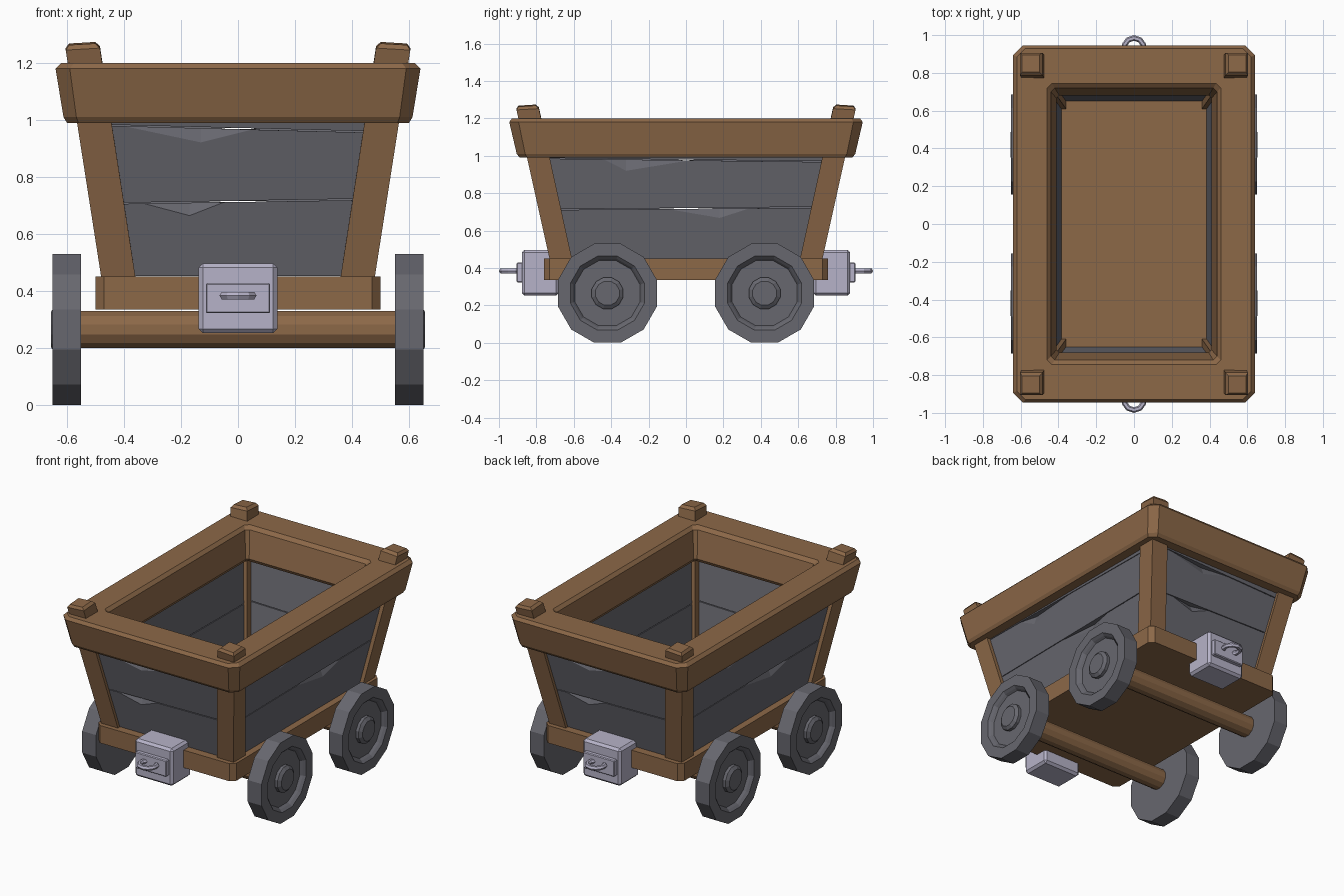
import bpy, bmesh, math

if "Cube" in bpy.data.objects:
    bpy.data.objects.remove(bpy.data.objects["Cube"])


def material(name, rgb):
    m = bpy.data.materials.new(name)
    m.diffuse_color = (*rgb, 1)
    m.use_nodes = True
    m.node_tree.nodes["Principled BSDF"].inputs["Base Color"].default_value = m.diffuse_color
    return m


WOOD = material("brown wood", (0.262, 0.138, 0.064))
SLATE = material("dark grey", (0.135, 0.135, 0.157))
METAL = material("pale metal", (0.47, 0.45, 0.58))


def make(name, verts, faces, mat):
    me = bpy.data.meshes.new(name)
    me.from_pydata(verts, [], faces)
    bm = bmesh.new()
    bm.from_mesh(me)
    bmesh.ops.recalc_face_normals(bm, faces=bm.faces)
    bm.to_mesh(me)
    bm.free()
    me.materials.append(mat)
    ob = bpy.data.objects.new(name, me)
    bpy.context.collection.objects.link(ob)
    return ob


def loft(name, rings, mat, closed=False):
    """Skin equal-length rings; cap the ends, or join last to first."""
    n, k = len(rings[0]), len(rings)
    faces = []
    for i in range(k if closed else k - 1):
        a, b = i * n, (i + 1) % k * n
        faces += [(a + j, a + (j + 1) % n, b + (j + 1) % n, b + j) for j in range(n)]
    if not closed:
        faces += [tuple(range(n)), tuple(range((k - 1) * n, k * n))]
    return make(name, [v for r in rings for v in r], faces, mat)


def cut_rect(hx, hy, z, c):
    """Rectangle ring with clipped corners."""
    return [(hx, hy - c, z), (hx - c, hy, z), (c - hx, hy, z), (-hx, hy - c, z),
            (-hx, c - hy, z), (c - hx, -hy, z), (hx - c, -hy, z), (hx, c - hy, z)]


def lathe_x(name, profile, cy, cz, sides, mat, sx=1):
    """Turn an (x, radius) profile about an axis along x."""
    rings = []
    for x, r in profile:
        angles = [2 * math.pi * (i + 0.5) / sides for i in range(sides)]
        rings.append([(sx * x, cy + r * math.cos(a), cz + r * math.sin(a)) for a in angles])
    return loft(name, rings, mat)


def box(name, lo, hi, mat, bevel):
    v = [(x, y, z) for x in (lo[0], hi[0]) for y in (lo[1], hi[1]) for z in (lo[2], hi[2])]
    f = [(0, 1, 3, 2), (4, 5, 7, 6), (0, 1, 5, 4), (2, 3, 7, 6), (0, 2, 6, 4), (1, 3, 7, 5)]
    ob = make(name, v, f, mat)
    mod = ob.modifiers.new("bevel", "BEVEL")
    mod.width, mod.segments = bevel, 1
    return ob


# Floor frame and flared top rim
loft("base", [cut_rect(0.5, 0.76, 0.335, 0.03), cut_rect(0.5, 0.76, 0.45, 0.03)], WOOD)
RIM = [(0.60, 0.89, 0.99, 0.04), (0.612, 0.905, 1.01, 0.045), (0.64, 0.945, 1.18, 0.05),
       (0.62, 0.93, 1.20, 0.045), (0.46, 0.745, 1.20, 0.025), (0.44, 0.72, 1.18, 0.02),
       (0.41, 0.68, 1.01, 0.015), (0.42, 0.69, 0.99, 0.015)]
loft("top_rim", [cut_rect(*r) for r in RIM], WOOD, closed=True)

# Sloping corner posts, ends poking through the rim
SX, SY = 0.155, 0.22
for sx in (-1, 1):
    for sy in (-1, 1):
        rings = []
        for z, inset, tilt in ((0.44, 0, 0), (1.252, 0, 0.06), (1.268, 0.014, 0.06)):
            cx, cy = 0.42 + SX * (z - 0.45), 0.67 + SY * (z - 0.45)
            h = 0.06 - inset
            rings.append([(sx * (cx + h * a), sy * (cy + h * b), z - tilt * h * (a + b))
                          for a, b in ((1, 1), (-1, 1), (-1, -1), (1, -1))])
        loft("corner_post", rings, WOOD)


def plank(name, side, s, bottom, top, chip):
    """Slab leaning with the wall; chip = (start, middle, end, drop) on the top edge."""
    if side:
        inner, outer, slope, half, hs = 0.385, 0.455, SX, 0.655, SY
    else:
        inner, outer, slope, half, hs = 0.65, 0.71, SY, 0.40, SX

    def at(u, z, d):
        o = s * (d + slope * (z - 0.45))
        return (o, s * u, z) if side else (-s * u, o, z)

    def corner(e, z, d):
        return at(e * (half + hs * (z - 0.45)), z, d)

    def edge(u):
        w = half + hs * 0.4
        return top[0] + (top[1] - top[0]) * (u / w + 1) / 2

    u0, um, u1, drop = chip
    verts = [corner(-1, bottom[0], outer), corner(1, bottom[1], outer), corner(1, top[1], outer),
             at(u1, edge(u1), outer), at(um, edge(um) - drop, outer), at(u0, edge(u0), outer),
             corner(-1, top[0], outer),
             corner(-1, bottom[0], inner), corner(1, bottom[1], inner),
             corner(1, top[1], inner), corner(-1, top[0], inner),
             at(um, edge(um), outer - 0.03)]
    faces = [(0, 1, 2, 3, 4, 5, 6), (3, 11, 4), (4, 11, 5), (2, 9, 10, 6, 5, 11, 3),
             (7, 8, 9, 10), (0, 7, 8, 1), (1, 8, 9, 2), (0, 6, 10, 7)]
    make(name, verts, faces, SLATE)


# Plank walls: two boards and a thin top strip on each side
for s in (-1, 1):
    plank("end_plank_low", 0, s, (0.452, 0.452), (0.705, 0.719), (-0.33, -0.17, -0.05, 0.045))
    plank("end_plank_high", 0, s, (0.709, 0.724), (0.980, 0.955), (-0.40, -0.13, 0.05, 0.05))
    plank("end_plank_strip", 0, s, (0.984, 0.960), (0.992, 0.995), (-0.1, 0.0, 0.1, 0.004))
    plank("side_plank_low", 1, s, (0.45, 0.45), (0.710, 0.722), (-0.10, 0.18, 0.34, 0.05))
    plank("side_plank_high", 1, s, (0.714, 0.727), (0.985, 0.966), (-0.44, -0.32, 0.02, 0.06))
    plank("side_plank_strip", 1, s, (0.988, 0.970), (0.992, 0.995), (-0.1, 0.0, 0.1, 0.003))

# Axles and wheels, dished on the outside only
WHEEL = [(0.55, 0.274), (0.65, 0.274), (0.65, 0.205), (0.635, 0.19), (0.62, 0.18),
         (0.62, 0.087), (0.64, 0.087), (0.655, 0.066)]
for y in (-0.42, 0.42):
    lathe_x("axle", [(-0.56, 0.067), (0.56, 0.067)], y, 0.265, 12, WOOD)
    for sx in (-1, 1):
        lathe_x("wheel", WHEEL, y, 0.265, 12, SLATE, sx)

# Coupling box, plate and ring at both ends
for s in (-1, 1):
    box("coupling_box", (-0.138, min(s * 0.68, s * 0.878), 0.252),
        (0.138, max(s * 0.68, s * 0.878), 0.497), METAL, 0.015)
    box("coupling_plate", (-0.113, min(s * 0.86, s * 0.905), 0.322),
        (0.113, max(s * 0.86, s * 0.905), 0.428), METAL, 0.005)
    rings = []
    for i in range(10):
        a = 2 * math.pi * i / 10 + math.pi / 2
        rings.append([((0.053 + 0.015 * math.cos(b)) * math.cos(a),
                       s * 0.932 + (0.053 + 0.015 * math.cos(b)) * math.sin(a) * s,
                       0.384 + 0.015 * math.sin(b))
                      for b in (2 * math.pi * j / 6 for j in range(6))])
    loft("coupling_ring", rings, METAL, closed=True)
